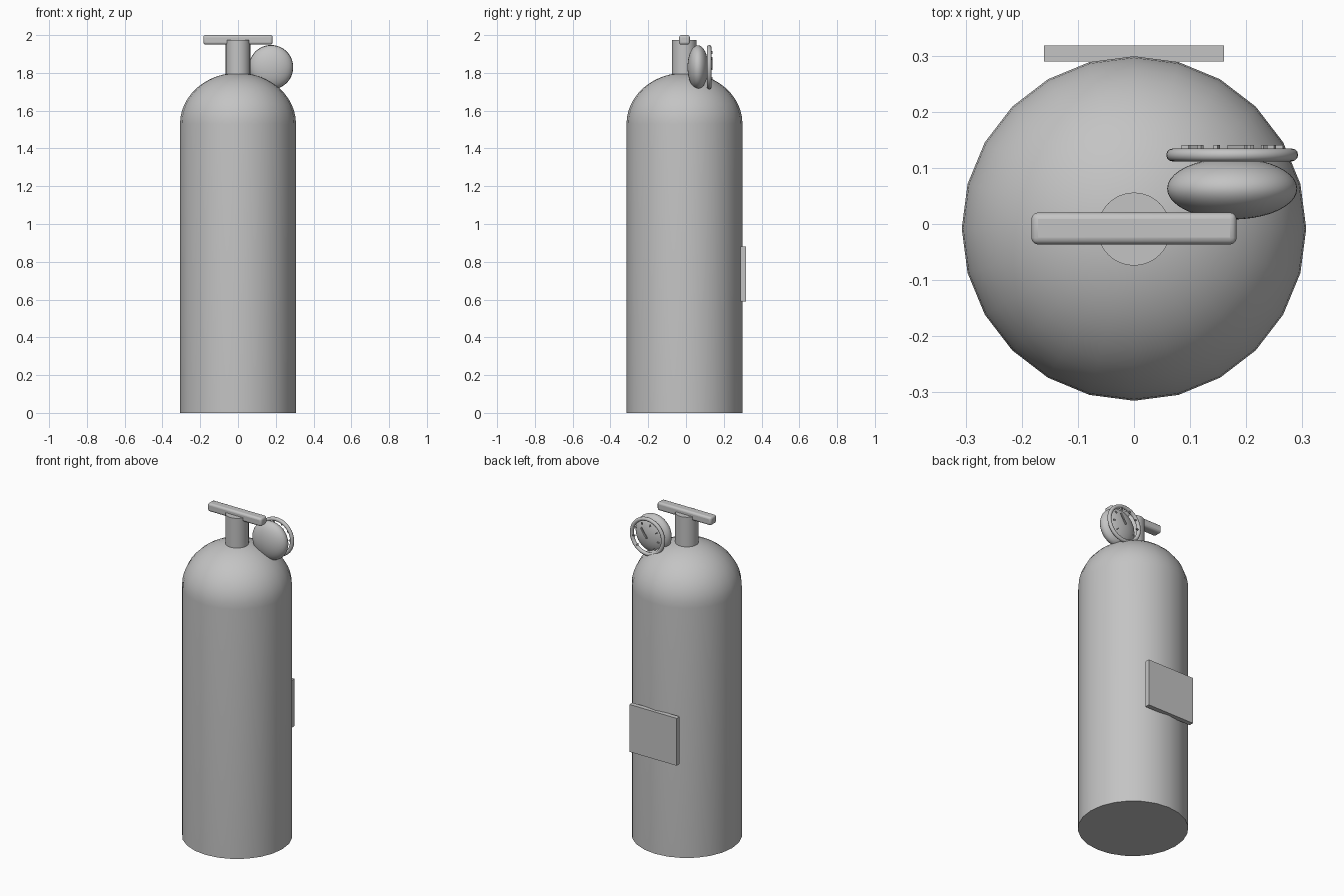
import bpy
import math
from mathutils import Vector

cube = bpy.data.objects.get("Cube")
if cube:
    bpy.data.objects.remove(cube, do_unlink=True)

grey = bpy.data.materials.new("light_grey")
grey.use_nodes = True
colour = (0.55, 0.55, 0.55, 1)
grey.diffuse_color = colour
grey.node_tree.nodes["Principled BSDF"].inputs["Base Color"].default_value = colour


def finish(name, smooth=True):
    """Name the active object, bake its scale, and apply shading and colour."""
    ob = bpy.context.object
    ob.name = name
    bpy.ops.object.transform_apply(location=False, rotation=False, scale=True)
    ob.data.materials.append(grey)
    if smooth:
        bpy.ops.object.shade_smooth_by_angle(angle=math.radians(40))
    return ob


def box(name, centre, size, bevel=0, angle=0):
    bpy.ops.mesh.primitive_cube_add(size=1, location=centre, rotation=(0, angle, 0))
    bpy.context.object.scale = size
    ob = finish(name, smooth=bevel > 0)
    if bevel:
        mod = ob.modifiers.new("rounding", "BEVEL")
        mod.width = bevel
        mod.segments = 3
    return ob


def lathe(name, profile, centre, sides):
    """Turn a radius/height profile into a capped solid of revolution."""
    verts = [(r * math.cos(math.tau * i / sides), r * math.sin(math.tau * i / sides), z)
             for r, z in profile for i in range(sides)]
    faces = [(k * sides + i, k * sides + (i + 1) % sides,
              (k + 1) * sides + (i + 1) % sides, (k + 1) * sides + i)
             for k in range(len(profile) - 1) for i in range(sides)]
    faces.append(tuple(reversed(range(sides))))
    faces.append(tuple(range(len(verts) - sides, len(verts))))
    mesh = bpy.data.meshes.new(name)
    mesh.from_pydata(verts, [], faces)
    ob = bpy.data.objects.new(name, mesh)
    bpy.context.collection.objects.link(ob)
    ob.location = centre
    bpy.ops.object.select_all(action="DESELECT")
    ob.select_set(True)
    bpy.context.view_layer.objects.active = ob
    return finish(name)


# Tank with domed shoulder
radius, shoulder, dome = 0.307, 1.53, 0.27
steps = 12
profile = [(radius, 0)]
for k in range(steps):
    a = math.pi / 2 * k / steps
    profile.append((radius * math.cos(a), shoulder + dome * math.sin(a)))
profile.append((0.005, shoulder + dome))
lathe("tank", profile, (0, -0.008, 0), 24)

# Neck and handle bar
lathe("neck", [(0.065, 1.74), (0.065, 1.975)], (0, -0.009, 0), 48)
box("handle_bar", (0, -0.008, 1.975), (0.366, 0.057, 0.05), bevel=0.012)

# Label plate on the back
box("back_plate", (0, 0.304, 0.735), (0.32, 0.029, 0.29))

# Pressure gauge body and rim
gauge = Vector((0.175, 0.063, 1.83))
bpy.ops.mesh.primitive_uv_sphere_add(segments=40, ring_count=24, radius=1, location=gauge)
bpy.context.object.scale = (0.116, 0.055, 0.116)
finish("gauge_body")
bpy.ops.mesh.primitive_torus_add(location=gauge + Vector((0, 0.06, 0)),
                                 rotation=(math.pi / 2, 0, 0),
                                 major_radius=0.106, minor_radius=0.0115,
                                 major_segments=48, minor_segments=12)
finish("gauge_rim")

# Dial ticks and needle
for i in range(8):
    a = math.radians(225 - 270 * i / 7)
    spot = gauge + Vector((0.083 * math.cos(a), 0.074, 0.083 * math.sin(a)))
    box("dial_tick", spot, (0.015, 0.007, 0.007), angle=-a)
a = math.radians(55)
tip = gauge + Vector((0.027 * math.cos(a), 0.074, 0.027 * math.sin(a)))
box("dial_needle", tip, (0.07, 0.007, 0.009), angle=-a)
